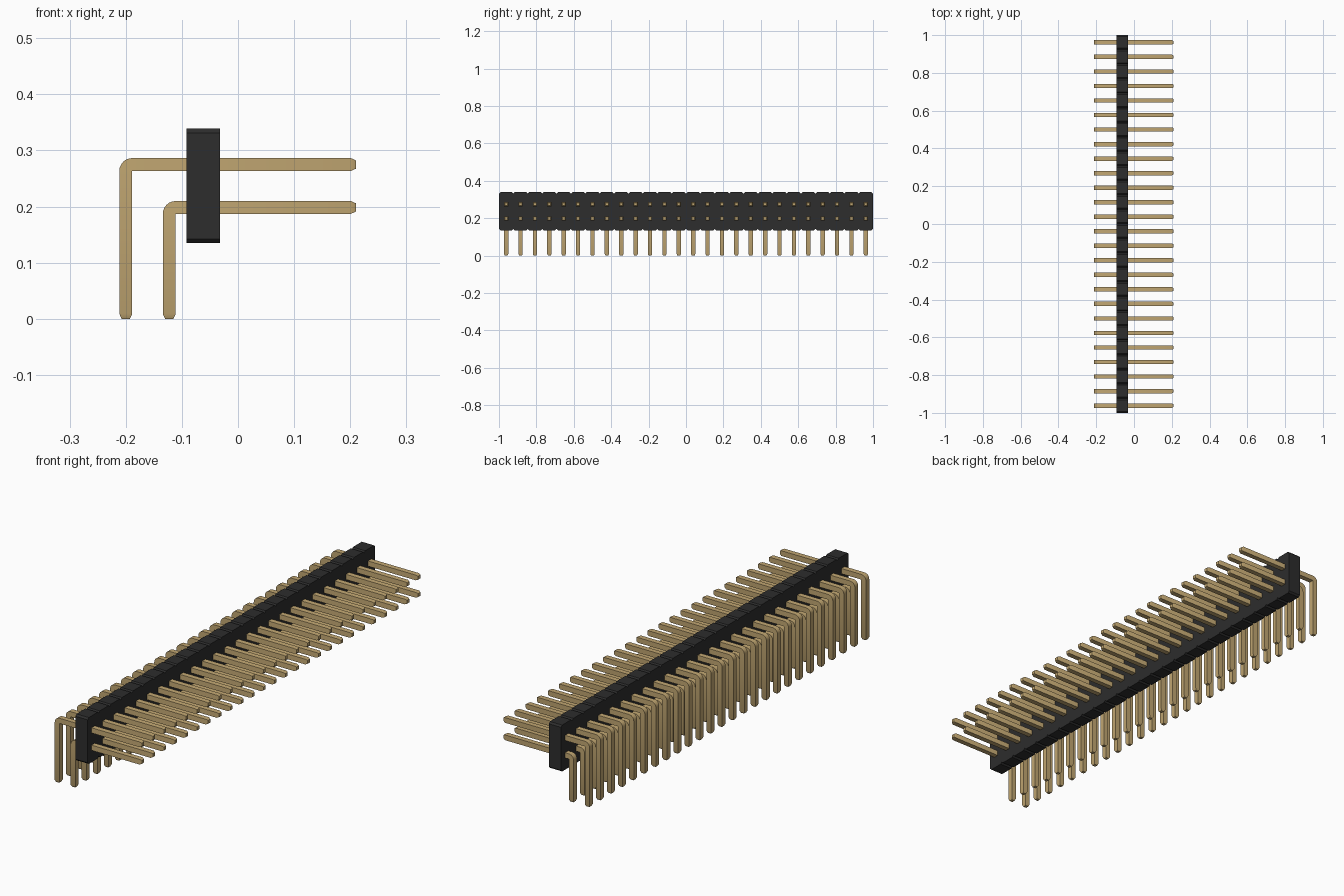
import bpy, bmesh, math

if "Cube" in bpy.data.objects:
    bpy.data.objects.remove(bpy.data.objects["Cube"], do_unlink=True)

COUNT = 26
PITCH = 2.0 / COUNT
R = 0.0115          # half width of a pin


def material(name, rgb, rough):
    m = bpy.data.materials.new(name)
    m.use_nodes = True
    m.diffuse_color = (*rgb, 1)
    bsdf = m.node_tree.nodes["Principled BSDF"]
    bsdf.inputs["Base Color"].default_value = (*rgb, 1)
    bsdf.inputs["Roughness"].default_value = rough
    return m


gold = material("pin gold", (0.546, 0.392, 0.171), 0.4)
black = material("housing black", (0.026, 0.026, 0.026), 0.6)


def finish(name, bm, mat):
    bmesh.ops.remove_doubles(bm, verts=bm.verts, dist=1e-5)
    bmesh.ops.recalc_face_normals(bm, faces=bm.faces)
    me = bpy.data.meshes.new(name)
    bm.to_mesh(me)
    bm.free()
    me.materials.append(mat)
    ob = bpy.data.objects.new(name, me)
    bpy.context.collection.objects.link(ob)
    return ob


# Housing: notched strip outline in the y-z plane, extruded along x
def housing(x0, x1, z0, z1, c):
    top = []
    for i in range(COUNT):
        y = -1 + i * PITCH
        top += [(y, z1 - c), (y + c, z1), (y + PITCH - c, z1)]
    top.append((1, z1 - c))
    outline = top + [(y, z0 + z1 - z) for y, z in reversed(top)]
    bm = bmesh.new()
    face = bm.faces.new([bm.verts.new((x0, y, z)) for y, z in outline])
    ext = bmesh.ops.extrude_face_region(bm, geom=[face], use_keep_orig=True)
    moved = [g for g in ext["geom"] if isinstance(g, bmesh.types.BMVert)]
    bmesh.ops.translate(bm, verts=moved, vec=(x1 - x0, 0, 0))
    return finish("housing", bm, black)


# Bent square pin: rings swept from the foot, round the corner, to the tip
def pin_row(name, xc, zc, tip_x=0.21, taper=0.009, t=0.0075):
    cx, cz = xc + R, zc - R              # inner corner of the bend
    rings = [((xc - t, 0), (xc + t, 0), t),
             ((xc - R, taper), (xc + R, taper), R)]
    for i in range(7):
        a = math.pi - i * math.pi / 12
        rings.append(((cx + 2 * R * math.cos(a), cz + 2 * R * math.sin(a)),
                      (cx, cz), R))
    rings += [((tip_x - taper, zc + R), (tip_x - taper, zc - R), R),
              ((tip_x, zc + t), (tip_x, zc - t), t)]
    bm = bmesh.new()
    y0 = -1 + PITCH / 2
    loops = []
    for (ox, oz), (ix, iz), h in rings:
        loops.append([bm.verts.new(p) for p in (
            (ox, y0 - h, oz), (ox, y0 + h, oz),
            (ix, y0 + h, iz), (ix, y0 - h, iz))])
    for a, b in zip(loops, loops[1:]):
        for k in range(4):
            n = (k + 1) % 4
            bm.faces.new((a[k], a[n], b[n], b[k]))
    bm.faces.new(loops[0])
    bm.faces.new(loops[-1])
    ob = finish(name, bm, gold)
    bpy.ops.object.select_all(action="DESELECT")
    ob.select_set(True)
    bpy.context.view_layer.objects.active = ob
    bpy.ops.object.shade_smooth_by_angle(angle=math.radians(25))
    arr = ob.modifiers.new("row", "ARRAY")
    arr.count = COUNT
    arr.use_relative_offset = False
    arr.use_constant_offset = True
    arr.constant_offset_displace = (0, PITCH, 0)
    return ob


housing(-0.092, -0.032, 0.135, 0.339, 0.0075)
pin_row("upper_pins", -0.2, 0.275)
pin_row("lower_pins", -0.1225, 0.1985)
